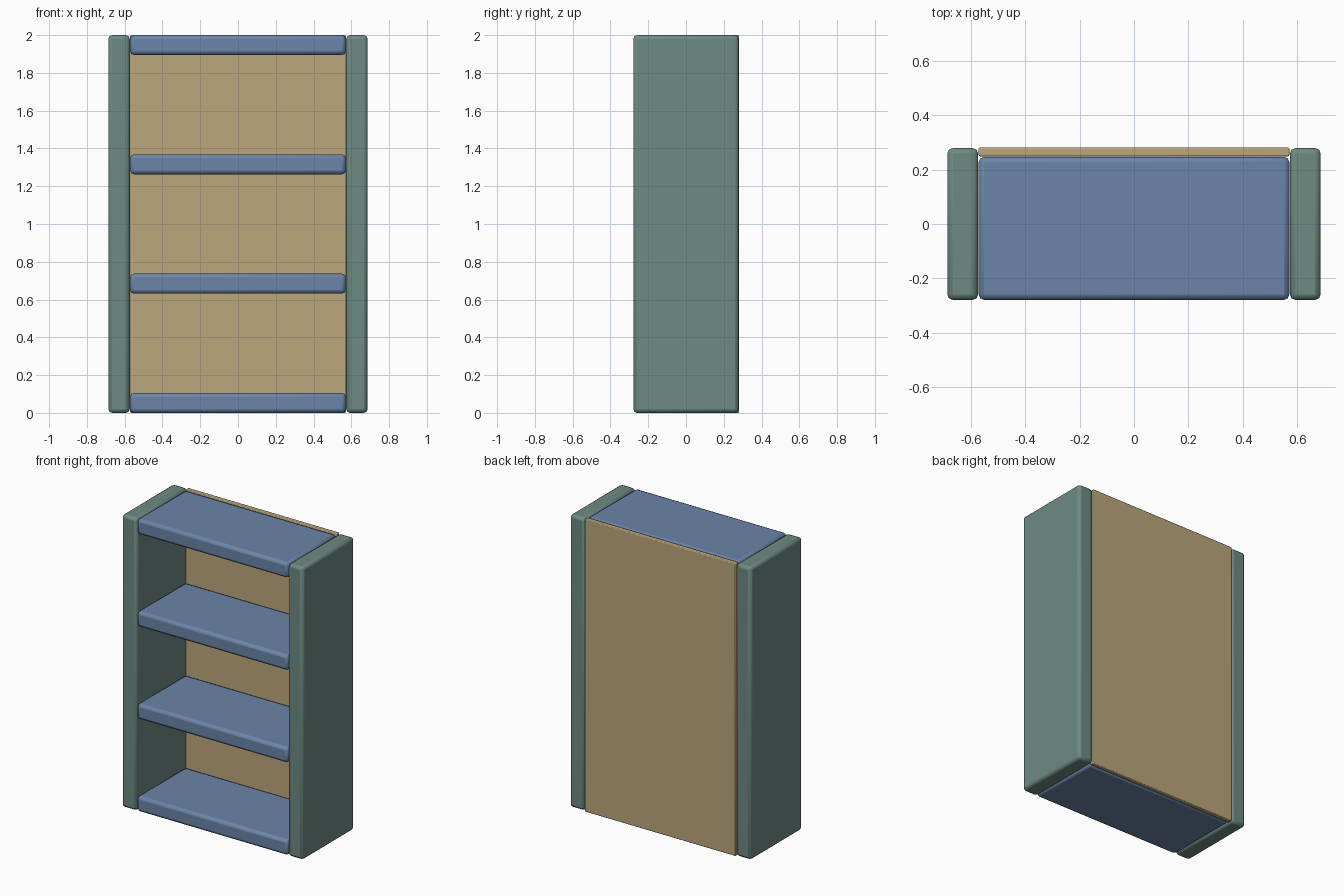
import bpy

if "Cube" in bpy.data.objects:
    bpy.data.objects.remove(bpy.data.objects["Cube"])


def make_material(name, color):
    mat = bpy.data.materials.new(name)
    mat.diffuse_color = (*color, 1.0)
    mat.use_nodes = True
    mat.node_tree.nodes["Principled BSDF"].inputs["Base Color"].default_value = mat.diffuse_color
    return mat


green = make_material("sage green", (0.156, 0.254, 0.227))
blue = make_material("dusty blue", (0.147, 0.235, 0.392))
tan = make_material("tan board", (0.497, 0.386, 0.202))


def board(name, low, high, mat, bevel):
    """Box between two corners with rounded edges."""
    center = [(a + b) / 2 for a, b in zip(low, high)]
    size = [b - a for a, b in zip(low, high)]
    bpy.ops.mesh.primitive_cube_add(size=1, location=center)
    obj = bpy.context.object
    obj.name = name
    obj.scale = size
    bpy.ops.object.transform_apply(location=False, rotation=False, scale=True)
    obj.data.materials.append(mat)
    mod = obj.modifiers.new("rounded edges", 'BEVEL')
    mod.width = bevel
    mod.segments = 2
    bpy.ops.object.shade_smooth_by_angle()
    return obj


HEIGHT = 2.0
INNER, OUTER = 0.573, 0.686
FRONT, BACK = -0.279, 0.279
SHELF_THICK, SHELF_COUNT = 0.105, 4

# Side panels
board("left_side", (-OUTER, FRONT, 0), (-INNER, BACK, HEIGHT), green, 0.02)
board("right_side", (INNER, FRONT, 0), (OUTER, BACK, HEIGHT), green, 0.02)

# Evenly spaced shelves, including the base and the top
step = (HEIGHT - SHELF_THICK) / (SHELF_COUNT - 1)
for i in range(SHELF_COUNT):
    z = i * step
    board(f"shelf_{i + 1}", (-0.571, FRONT, z), (0.571, 0.247, z + SHELF_THICK), blue, 0.02)

# Thin back panel
board("back_panel", (-0.571, 0.249, 0), (0.571, 0.281, HEIGHT), tan, 0.005)
